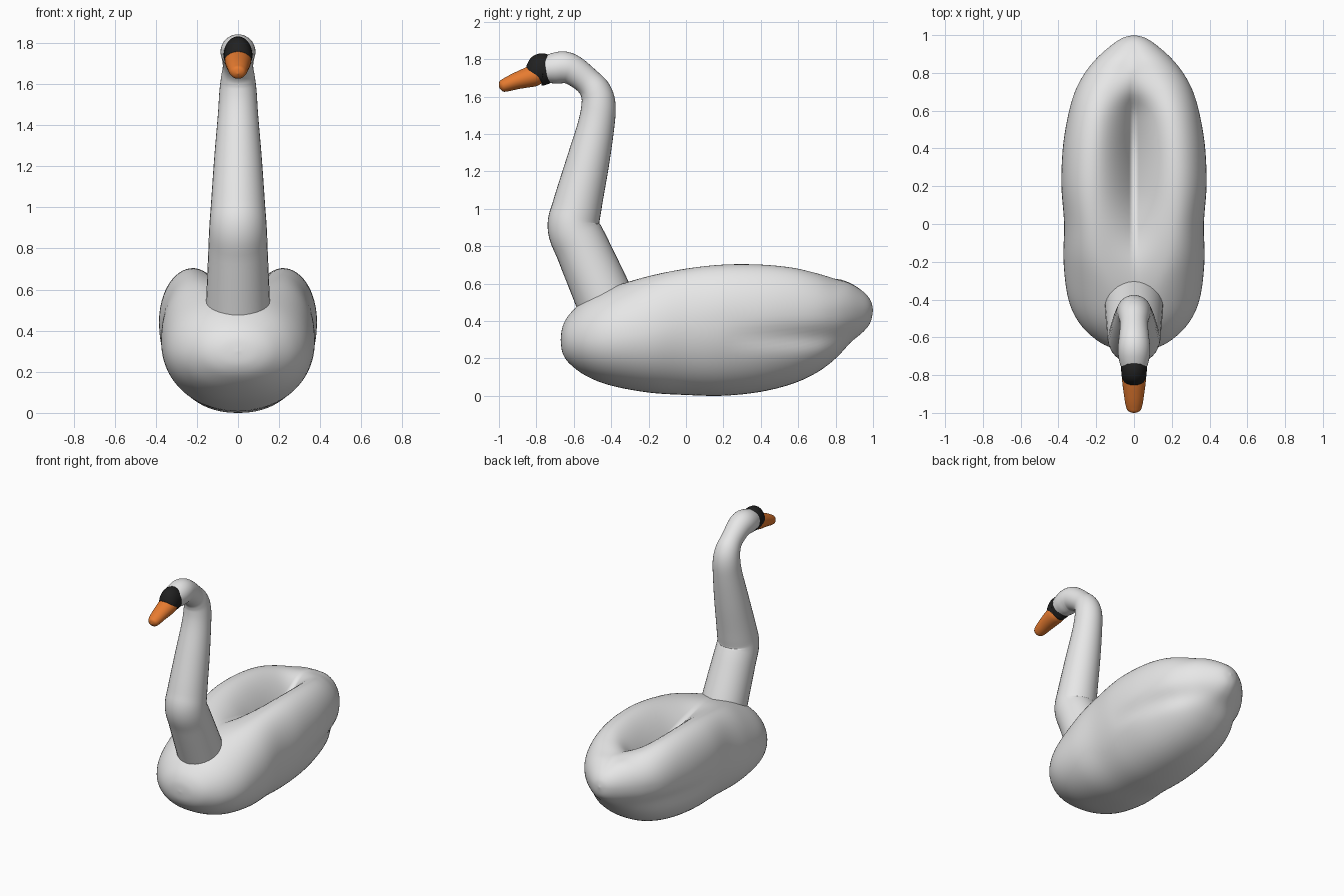
import bpy, bmesh, math
from mathutils import Vector


def material(name, rgb):
    m = bpy.data.materials.new(name)
    m.diffuse_color = (*rgb, 1)
    return m


WHITE = material("white", (0.8, 0.8, 0.8))
BLACK = material("black", (0.015, 0.015, 0.015))
ORANGE = material("orange", (0.8, 0.2, 0.03))


def spline(pts, steps):
    """Catmull-Rom through rows of any length."""
    out = []
    n = len(pts)
    for i in range(n - 1):
        p0, p1, p2, p3 = pts[max(i - 1, 0)], pts[i], pts[i + 1], pts[min(i + 2, n - 1)]
        for s in range(steps):
            t = s / steps
            out.append([0.5 * (2 * b + (c - a) * t + (2 * a - 5 * b + 4 * c - d) * t * t
                               + (3 * b - a - 3 * c + d) * t ** 3)
                        for a, b, c, d in zip(p0, p1, p2, p3)])
    out.append(list(pts[-1]))
    return out


def loft(name, rings, mat):
    """Skin a list of equal-length rings and close both ends."""
    bm = bmesh.new()
    vs = [[bm.verts.new(p) for p in r] for r in rings]
    n = len(vs[0])
    for a, b in zip(vs, vs[1:]):
        for i in range(n):
            j = (i + 1) % n
            bm.faces.new((a[i], a[j], b[j], b[i]))
    bm.faces.new(vs[0][::-1])
    bm.faces.new(vs[-1])
    bmesh.ops.remove_doubles(bm, verts=bm.verts, dist=0.0004)
    bmesh.ops.recalc_face_normals(bm, faces=bm.faces)
    for f in bm.faces:
        f.smooth = True
    me = bpy.data.meshes.new(name)
    bm.to_mesh(me)
    bm.free()
    me.materials.append(mat)
    ob = bpy.data.objects.new(name, me)
    bpy.context.collection.objects.link(ob)
    return ob


def tube(name, pts, mat, steps=6, n=32):
    """Rows: y, z, half width, half height; rings square to the path."""
    rows = spline(pts, steps)
    rings = []
    for i, (y, z, rx, rz) in enumerate(rows):
        a, b = rows[max(i - 1, 0)], rows[min(i + 1, len(rows) - 1)]
        t = Vector((0, b[0] - a[0], b[1] - a[1])).normalized()
        up = Vector((0, -t.z, t.y))
        rings.append([Vector((rx * math.cos(q), y, z)) + up * rz * math.sin(q)
                      for q in (2 * math.pi * k / n for k in range(n))])
    return loft(name, rings, mat)


# Body with folded wings: y, half width, bottom, widest height, wing top, centre top, crest position
stations = [
    (-0.67, 0.00, 0.30, 0.30, 0.30, 0.30, 0.0),
    (-0.66, 0.10, 0.23, 0.30, 0.37, 0.37, 0.0),
    (-0.62, 0.19, 0.17, 0.30, 0.44, 0.44, 0.05),
    (-0.53, 0.285, 0.105, 0.30, 0.52, 0.52, 0.1),
    (-0.40, 0.347, 0.055, 0.31, 0.58, 0.58, 0.2),
    (-0.20, 0.373, 0.018, 0.34, 0.64, 0.615, 0.45),
    (0.00, 0.370, 0.005, 0.40, 0.68, 0.57, 0.56),
    (0.20, 0.384, 0.001, 0.44, 0.702, 0.50, 0.57),
    (0.40, 0.377, 0.022, 0.45, 0.702, 0.47, 0.57),
    (0.57, 0.350, 0.065, 0.46, 0.685, 0.51, 0.56),
    (0.70, 0.313, 0.125, 0.46, 0.655, 0.605, 0.50),
    (0.80, 0.260, 0.20, 0.465, 0.625, 0.625, 0.35),
    (0.88, 0.195, 0.285, 0.465, 0.60, 0.602, 0.25),
    (0.95, 0.115, 0.345, 0.462, 0.555, 0.555, 0.1),
    (0.987, 0.055, 0.395, 0.46, 0.51, 0.51, 0.0),
    (1.00, 0.00, 0.46, 0.46, 0.46, 0.46, 0.0),
]


def body_ring(y, w, zb, zm, zt, zc, k, n=24):
    k = max(k, 0.001)
    dent = 0.09 * min(max((y - 0.2) / 0.5, 0), 1)
    half = []
    for i in range(2 * n + 1):
        q = math.pi * (i / (2 * n) - 0.5)
        u = max(math.cos(q), 0.0)
        if q < 0:  # hull, pinched below the wing at the back
            u = u ** 0.88
            z = zm + (zm - zb) * math.sin(q)
            u *= 1 - dent * math.exp(-((z - 0.31) / 0.06) ** 2)
        elif u > k:  # outer wing
            z = zm + (zt - zm) * math.sqrt(max(0, 1 - ((u - k) / (1 - k)) ** 2))
        else:  # inner wing, falling into the groove
            z = zc + (zt - zc) * (1 - (1 - u / k) ** 1.9)
        half.append((w * u, y, z))
    return half + [(-x, yy, z) for x, yy, z in half[-2:0:-1]]


loft("body", [body_ring(*r) for r in spline(stations, 6)], WHITE)

# Neck running into the head
neck = [(-0.38, 0.38, 0.158), (-0.445, 0.54, 0.155), (-0.55, 0.78, 0.145), (-0.60, 0.90, 0.140),
        (-0.583, 1.01, 0.132), (-0.525, 1.25, 0.115), (-0.48, 1.45, 0.098), (-0.468, 1.56, 0.091),
        (-0.485, 1.63, 0.083), (-0.53, 1.685, 0.074), (-0.60, 1.738, 0.080), (-0.65, 1.756, 0.085),
        (-0.70, 1.752, 0.083), (-0.75, 1.745, 0.072)]
tube("neck_and_head", [(y, z, r, r) for y, z, r in neck], WHITE)

# Black band with a small knob above the bill
tube("bill_base", [(-0.733, 1.743, 0.062, 0.066), (-0.745, 1.742, 0.070, 0.078),
                   (-0.772, 1.745, 0.068, 0.086), (-0.80, 1.729, 0.066, 0.073),
                   (-0.818, 1.715, 0.060, 0.056)], BLACK)

# Orange bill
tube("bill", [(-0.78, 1.718, 0.058, 0.048), (-0.815, 1.711, 0.064, 0.057),
              (-0.90, 1.686, 0.054, 0.046), (-0.96, 1.664, 0.044, 0.037),
              (-0.988, 1.654, 0.031, 0.028), (-1.0, 1.65, 0.0, 0.0)], ORANGE)
